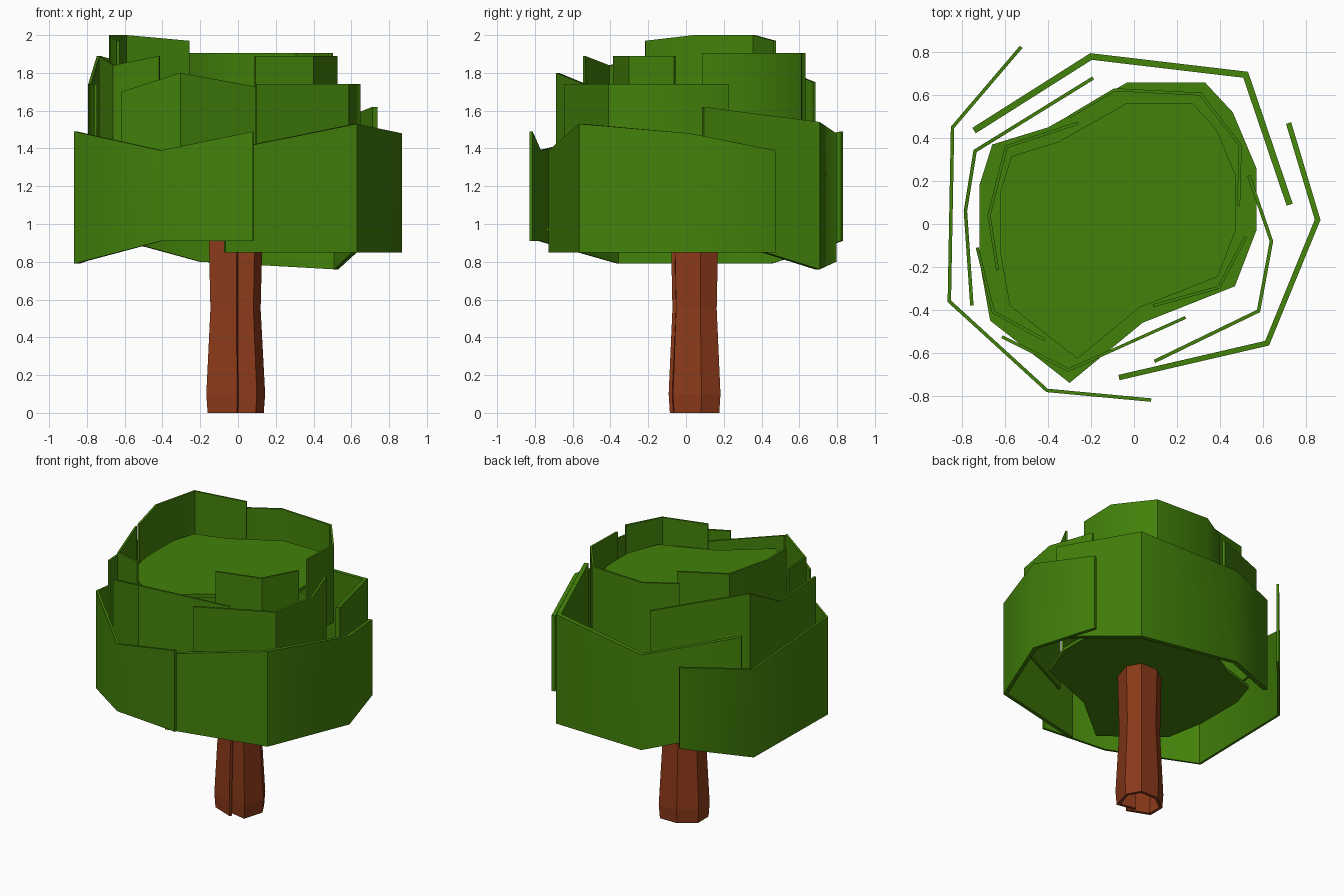
import bpy, bmesh, math
from mathutils import Vector

if "Cube" in bpy.data.objects:
    bpy.data.objects.remove(bpy.data.objects["Cube"])


def material(name, color):
    m = bpy.data.materials.new(name)
    m.diffuse_color = color
    m.use_nodes = True
    m.node_tree.nodes["Principled BSDF"].inputs["Base Color"].default_value = m.diffuse_color
    return m


LEAF = material("leaf_green", (0.055, 0.22, 0.003, 1))
BARK = material("bark_brown", (0.26, 0.042, 0.01, 1))


def loft(name, rings, mat, strip_caps=True):
    """Closed solid through a stack of loops; strip caps suit thin sheets."""
    bm = bmesh.new()
    loops = [[bm.verts.new(p) for p in ring] for ring in rings]
    n = len(loops[0])
    for a, b in zip(loops, loops[1:]):
        for i in range(n):
            j = (i + 1) % n
            bm.faces.new((a[i], a[j], b[j], b[i]))
    for loop in (loops[0], loops[-1]):
        if strip_caps:
            for i in range(n // 2 - 1):
                bm.faces.new((loop[i], loop[i + 1], loop[n - 2 - i], loop[n - 1 - i]))
        else:
            bm.faces.new(loop)
    bmesh.ops.recalc_face_normals(bm, faces=bm.faces)
    me = bpy.data.meshes.new(name)
    bm.to_mesh(me)
    bm.free()
    me.materials.append(mat)
    ob = bpy.data.objects.new(name, me)
    bpy.context.collection.objects.link(ob)
    return ob


def outline(path, thick):
    """Mitred outline around an open 2D path, keeping each point's height."""
    pts = [Vector(p[:2]) for p in path]
    normals = []
    for a, b in zip(pts, pts[1:]):
        d = (b - a).normalized()
        normals.append(Vector((-d.y, d.x)))
    left, right = [], []
    for i, p in enumerate(pts):
        n0, n1 = normals[max(i - 1, 0)], normals[min(i, len(normals) - 1)]
        off = (n0 + n1) / (1 + n0.dot(n1)) * thick / 2
        left.append((*(p + off), path[i][2]))
        right.append((*(p - off), path[i][2]))
    return left + right[::-1]


def band(name, thick, pts):
    """Upright leaf sheet; each point is x, y, bottom z, top z."""
    ob = loft(name, [outline([(p[0], p[1], p[k]) for p in pts], thick)
                     for k in (2, 3)], LEAF)
    bpy.ops.object.select_all(action='DESELECT')
    ob.select_set(True)
    bpy.context.view_layer.objects.active = ob
    bpy.ops.object.shade_smooth_by_angle(angle=math.radians(45))


# Trunk: thick bark sheet wrapped round on itself, flared above the foot
bark = [(-.035, -.03), (.09, -.055), (.13, .08), (.08, .17),
        (-.05, .17), (-.155, .09), (-.155, -.02), (-.002, -.08)]
loft("trunk", [outline([(-.02 + (x + .02) * s, .045 + (y - .045) * s, z)
                        for x, y in bark], .02)
               for z, s in ((0, .97), (.1, 1.02), (.55, .86), (.98, .93))], BARK)

# Canopy core: wide lower plate and smaller upper plate
core = [(-.03, .66), (.33, .66), (.46, .52), (.57, .26), (.57, -.03),
        (.47, -.29), (.04, -.46), (-.30, -.74), (-.67, -.45), (-.72, -.17),
        (-.72, .18), (-.66, .37), (-.40, .45)]
for name, z, s in (("canopy_lower_plate", .96, 1), ("canopy_upper_plate", 1.69, .85)):
    loft(name, [[(-.06 + (x + .06) * s, .01 + (y - .01) * s, h) for x, y in core]
                for h in (z, z + .025)], LEAF, strip_caps=False)

# Outer leaf bands
band("outer_leaf_right", .025, [(.72, .47, .85, 1.39), (.855, .02, .85, 1.48),
                                (.62, -.555, .85, 1.53), (-.07, -.715, .85, 1.39)])
band("outer_leaf_left", .016, [(-.525, .825, .91, 1.49), (-.845, .45, .79, 1.42),
                               (-.86, -.36, .79, 1.49), (-.405, -.775, .91, 1.39),
                               (.08, -.82, .91, 1.49)])
band("outer_leaf_back", .03, [(-.745, .435, .95, 1.62), (-.2, .78, .80, 1.48),
                              (.52, .695, .76, 1.54), (.725, .09, .95, 1.62)])

# Middle leaf bands
band("middle_leaf_left", .016, [(-.19, .68, 1.13, 1.75), (-.74, .34, 1.13, 1.89),
                                (-.785, .06, 1.13, 1.74), (-.755, -.38, 1.13, 1.74)])
band("middle_leaf_right", .016, [(.535, .225, 1.12, 1.74), (.64, -.08, 1.12, 1.74),
                                 (.58, -.405, 1.12, 1.74), (.095, -.64, 1.12, 1.74)])
band("middle_leaf_front", .014, [(-.615, -.525, 1.12, 1.70), (-.305, -.68, 1.12, 1.80),
                                 (.24, -.435, 1.12, 1.70)])

# Upper leaf bands
band("upper_leaf_left", .014, [(-.26, .47, 1.35, 1.97), (-.595, .36, 1.35, 2.0),
                               (-.675, .04, 1.35, 2.0), (-.635, -.215, 1.35, 1.97)])
band("upper_leaf_back", .014, [(-.30, .50, 1.35, 1.905), (-.09, .625, 1.35, 1.905),
                               (.31, .605, 1.35, 1.905), (.495, .365, 1.35, 1.905),
                               (.487, .085, 1.35, 1.905)])
band("upper_leaf_right", .014, [(.52, -.06, 1.35, 1.89), (.395, -.295, 1.35, 1.89),
                                (.09, -.38, 1.35, 1.89)])
band("upper_leaf_front", .014, [(-.73, -.11, 1.35, 1.89), (-.655, -.41, 1.35, 1.84),
                                (-.415, -.54, 1.35, 1.89)])
